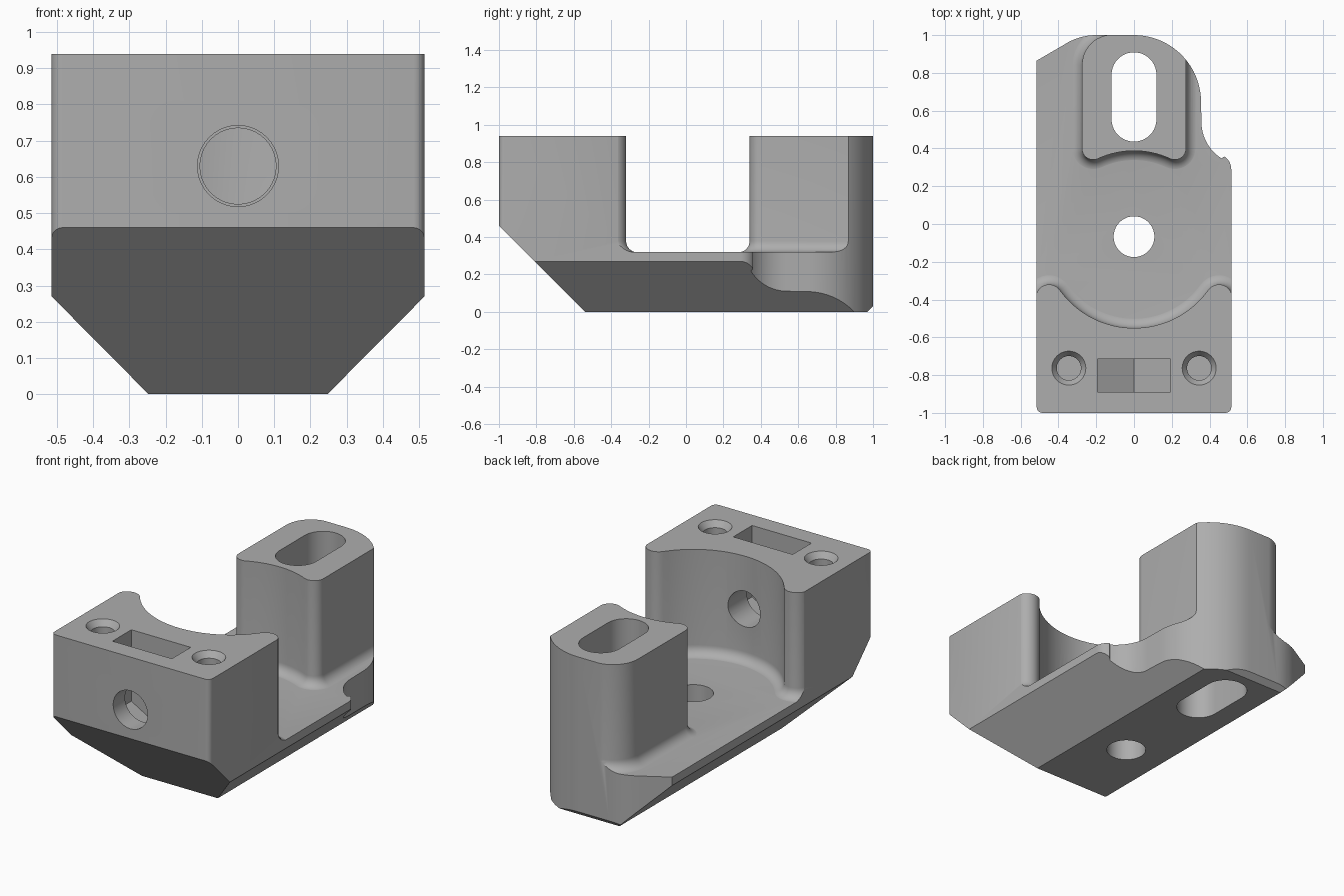
import bpy, bmesh
from math import sin, cos, radians, pi, atan2, degrees, hypot

if "Cube" in bpy.data.objects:
    bpy.data.objects.remove(bpy.data.objects["Cube"], do_unlink=True)

grey = bpy.data.materials.new("plain grey")
grey.use_nodes = True
COLOUR = (0.42, 0.42, 0.42, 1)
grey.diffuse_color = COLOUR
grey.node_tree.nodes["Principled BSDF"].inputs["Base Color"].default_value = COLOUR


def arc(cx, cy, r, a, b, n=12):
    """Points on an arc from angle a to b in degrees."""
    angles = [radians(a + (b - a) * i / n) for i in range(n + 1)]
    return [(cx + r * cos(t), cy + r * sin(t)) for t in angles]


def loft(name, rings, axis="z"):
    """Closed solid through (outline, level) rings stacked along an axis."""
    place = {"z": lambda p, h: (p[0], p[1], h),
             "y": lambda p, h: (p[0], h, p[1]),
             "x": lambda p, h: (h, p[0], p[1])}[axis]
    bm = bmesh.new()
    loops = [[bm.verts.new(place(p, h)) for p in pts] for pts, h in rings]
    for low, high in zip(loops, loops[1:]):
        for i in range(len(low)):
            j = (i + 1) % len(low)
            bm.faces.new((low[i], low[j], high[j], high[i]))
    bm.faces.new(loops[0][::-1])
    bm.faces.new(loops[-1])
    bmesh.ops.recalc_face_normals(bm, faces=bm.faces)
    mesh = bpy.data.meshes.new(name)
    bm.to_mesh(mesh)
    bm.free()
    mesh.materials.append(grey)
    ob = bpy.data.objects.new(name, mesh)
    bpy.context.collection.objects.link(ob)
    return ob


def prism(name, pts, low, high, axis="z"):
    return loft(name, [(pts, low), (pts, high)], axis)


def combine(target, tool, operation):
    mod = target.modifiers.new("combine", "BOOLEAN")
    mod.operation, mod.object, mod.solver = operation, tool, "EXACT"
    bpy.context.view_layer.objects.active = target
    bpy.ops.object.modifier_apply(modifier=mod.name)
    bpy.data.objects.remove(tool, do_unlink=True)


FLOOR, TOP, FILLET = 0.32, 0.94, 0.06
HALF, POCKET_Y = 0.515, -0.067


def clamp_outline(d):
    """Front block with a round pocket and rounded tips, grown by d."""
    tx, ty, r = 0.45, -0.39, 0.07
    a = degrees(atan2(ty - POCKET_Y, tx))
    pocket = hypot(tx, ty - POCKET_Y) - r
    return ([(-tx - r - d, -1.2), (tx + r + d, -1.2)]
            + arc(tx, ty, r + d, 0, 180 + a)
            + arc(0, POCKET_Y, pocket - d, a, -180 - a, 32)[1:-1]
            + arc(-tx, ty, r + d, -a, 180))


def post_outline(d):
    """Rear post with a hollowed front and rounded corners, grown by d."""
    cx, cy, r = 0.216, 0.40, 0.06
    a = degrees(atan2(cy - POCKET_Y, cx))
    hollow = hypot(cx, cy - POCKET_Y) - r
    return (arc(0, POCKET_Y, hollow - d, 180 - a, a, 16)[1:-1]
            + arc(cx, cy, r + d, 180 + a, 360)
            + [(cx + r + d, 1.002 + d)]
            + arc(-0.115, 0.842, 0.16 + d, 90, 180)
            + arc(-cx, cy, r + d, 180, 360 - a))


def filleted(name, outline):
    """Upright block flaring into the floor with a rounded fillet."""
    rings = [(outline(FILLET), 0.1)]
    for i in range(9):
        t = pi / 2 * i / 8
        rings.append((outline(FILLET * (1 - sin(t))),
                      FLOOR - 0.001 + FILLET * (1 - cos(t))))
    rings.append((outline(0), TOP))
    return loft(name, rings)


# Floor slab joined with the front block and rear post
body = prism("bracket_body", [(-0.8, -1.3), (0.8, -1.3), (0.8, 1.3), (-0.8, 1.3)],
             -0.1, FLOOR)
combine(body, filleted("front_block", clamp_outline), "UNION")
combine(body, filleted("rear_post", post_outline), "UNION")

# Plan outline, with the scalloped rear corner
plan = (arc(-HALF + 0.03, -0.97, 0.03, 180, 270, 5)
        + arc(HALF - 0.03, -0.97, 0.03, 270, 360, 5)
        + arc(0.435, 0.29, 0.08, 0, 58, 8)
        + arc(0.585, 0.54, 0.228, 238, 180, 12)
        + arc(0, 0.645, 0.355, 0, 90, 20)
        + arc(-0.2, 0.69, 0.31, 90, 123, 8)
        + [(-HALF, 0.865)])
envelope = prism("envelope", plan, -0.2, 1.2)

# Bevelled keel, seen along the length and from the side
combine(envelope, prism("keel_profile", [(-0.247, 0), (0.247, 0), (0.517, 0.272), (0.6, 0.356),
                                         (0.6, 1.1), (-0.6, 1.1), (-0.6, 0.356)],
                        -1.5, 1.5, "y"), "INTERSECT")
combine(envelope, prism("side_profile", [(-0.54, 0), (0.97, 0), (1.1, 0.13), (1.1, 1.05),
                                         (-1.1, 1.05), (-1.1, 0.56)],
                        -0.9, 0.9, "x"), "INTERSECT")
combine(body, envelope, "INTERSECT")


def circle(x, y, r, n=40):
    return arc(x, y, r, 0, 360, n)[:-1]


# Floor hole and long slot through the post
combine(body, prism("floor_hole", circle(0, POCKET_Y, 0.108), -0.3, 0.6), "DIFFERENCE")
slot = arc(0, 0.79, 0.119, 0, 180, 20) + arc(0, 0.555, 0.119, 180, 360, 20)
combine(body, prism("post_slot", slot, -0.3, 1.2), "DIFFERENCE")

# Clamp screw bore and the nut pocket above it
bore = [(circle(0, 0.63, r), y) for r, y in ((0.112, -1.2), (0.112, -0.8),
                                            (0.105, -0.79), (0.105, -0.3))]
combine(body, loft("screw_bore", bore, "y"), "DIFFERENCE")
nut = [(-0.193, 1.1), (-0.193, 0.52), (0, 0.41), (0.193, 0.52), (0.193, 1.1)]
combine(body, prism("nut_pocket", nut, -0.89, -0.715, "y"), "DIFFERENCE")

# Countersunk blind screw holes
for side in (-1, 1):
    rings = [(circle(side * 0.345, -0.763, r), z)
             for r, z in ((0.064, 0.6), (0.064, 0.905), (0.09, TOP), (0.09, 1.1))]
    combine(body, loft("screw_hole", rings), "DIFFERENCE")

bpy.ops.object.select_all(action="DESELECT")
body.select_set(True)
bpy.context.view_layer.objects.active = body
bpy.ops.object.shade_smooth_by_angle(angle=radians(25))
